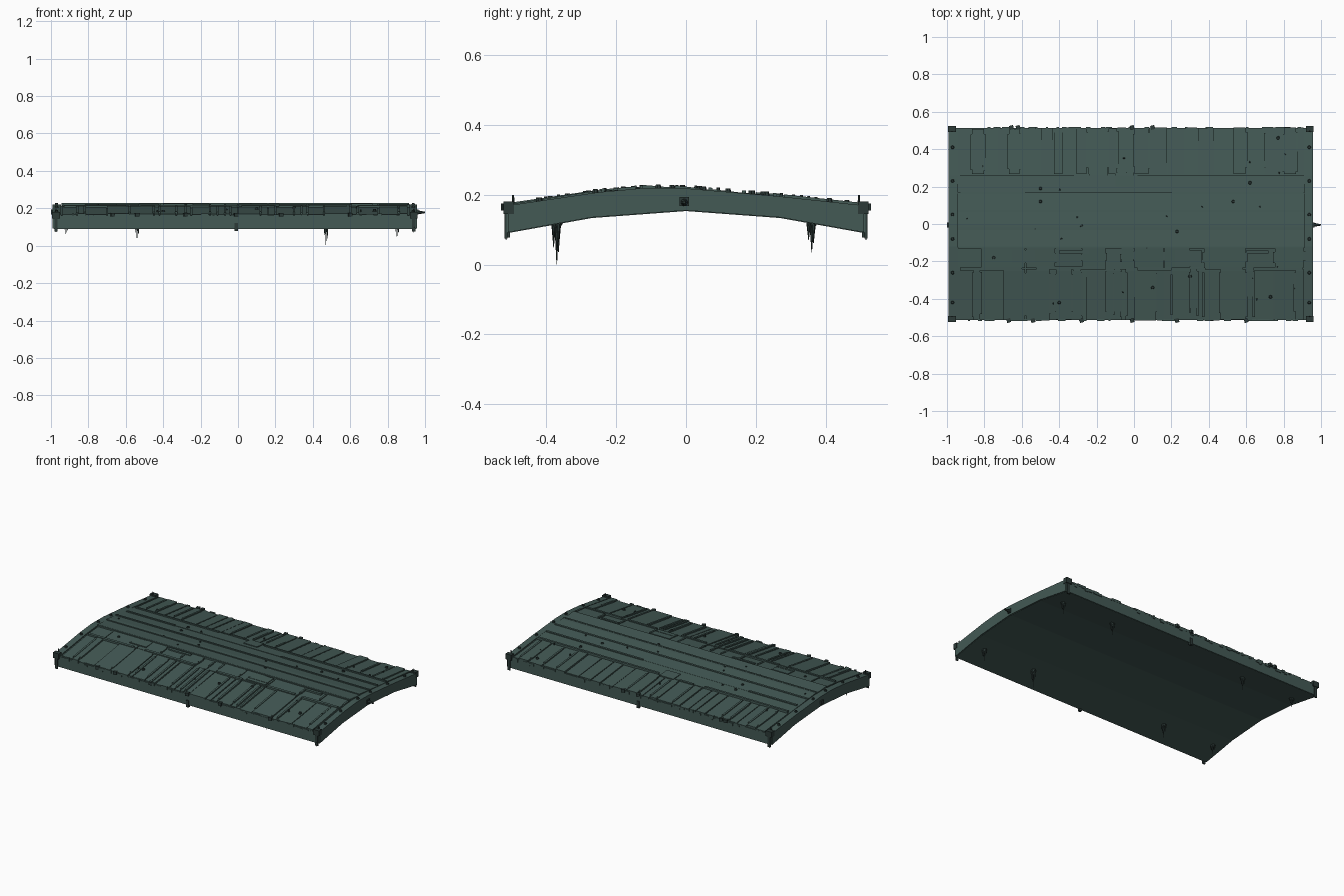
import bpy, bmesh, random
from math import radians
from mathutils import Matrix, Vector

random.seed(4)
if "Cube" in bpy.data.objects:
    bpy.data.objects.remove(bpy.data.objects["Cube"])


def material(name, rgb):
    m = bpy.data.materials.new(name)
    m.use_nodes = True
    m.diffuse_color = (*rgb, 1)
    m.node_tree.nodes["Principled BSDF"].inputs["Base Color"].default_value = (*rgb, 1)
    return m


SLATE = material("slate green", (0.056, 0.1, 0.09))
IRON = material("dark iron", (0.025, 0.042, 0.039))

# Roof cross-section: (y, z) of the decking and of the underside
DECK = [(-0.51, 0.162), (-0.25, 0.2), (-0.12, 0.212), (0, 0.211), (0.26, 0.189), (0.51, 0.162)]
UNDER = [(-0.51, 0.09), (-0.27, 0.133), (0, 0.153), (0.27, 0.133), (0.51, 0.09)]
XL, XR = -0.985, 0.952


def height(line, y):
    for (a, za), (b, zb) in zip(line, line[1:]):
        if y <= b:
            return za + (zb - za) * (y - a) / (b - a)
    return line[-1][1]


def finish(bm, name, mat):
    bmesh.ops.recalc_face_normals(bm, faces=bm.faces)
    me = bpy.data.meshes.new(name)
    bm.to_mesh(me)
    bm.free()
    me.materials.append(mat)
    ob = bpy.data.objects.new(name, me)
    bpy.context.collection.objects.link(ob)
    return ob


def prism(bm, outline, x0, x1):
    """Extrude a (y, z) outline along x."""
    face = bm.faces.new([bm.verts.new((x0, y, z)) for y, z in outline])
    out = bmesh.ops.extrude_face_region(bm, geom=[face])["geom"]
    bmesh.ops.translate(bm, verts=[v for v in out if isinstance(v, bmesh.types.BMVert)],
                        vec=(x1 - x0, 0, 0))


def sheet(bm, x0, x1, y0, y1, h0, h1=None):
    """A board laid over the decking, h0 and h1 thick at its two ends."""
    h1 = h0 if h1 is None else h1
    ys = [y0] + [y for y, _ in DECK if y0 < y < y1] + [y1]
    base = [(y, height(DECK, y) - 0.004) for y in ys]
    top = [(y, height(DECK, y) + h0 + (h1 - h0) * (y - y0) / (y1 - y0)) for y in ys]
    prism(bm, base + top[::-1], x0, x1)


def box(bm, centre, size, tilt=0):
    m = Matrix.Translation(centre) @ Matrix.Rotation(tilt, 4, "Z") @ Matrix.Diagonal((*size, 1))
    bmesh.ops.create_cube(bm, size=1, matrix=m)


def cone(bm, centre, r_low, r_high, depth, sides=7, turn=None):
    m = Matrix.Translation(centre) @ (turn or Matrix())
    bmesh.ops.create_cone(bm, cap_ends=True, segments=sides, radius1=r_low,
                          radius2=r_high, depth=depth, matrix=m)


# Bowed slab
bm = bmesh.new()
prism(bm, DECK + UNDER[::-1], XL, XR)
finish(bm, "roof_slab", SLATE)

# Trim along the two gable ends
bm = bmesh.new()
for x0, x1 in ((XL - 0.006, XL + 0.038), (XR - 0.035, XR + 0.006)):
    prism(bm, [(y, z + 0.007) for y, z in DECK] + [(y, z + 0.002) for y, z in UNDER[::-1]], x0, x1)
finish(bm, "gable_trim", SLATE)

# Long sheets along the ridge, each with a lip at its joint
bm = bmesh.new()
for y0, y1, h0, h1 in ((-0.125, -0.025, 0.016, 0.008), (-0.022, 0.07, 0.013, 0.009),
                       (0.074, 0.165, 0.011, 0.008), (0.168, 0.26, 0.009, 0.007)):
    sheet(bm, XL + 0.04, XR - 0.037, y0, y1, h0, h1)
for y, x0, x1 in ((-0.025, XL + 0.04, XR - 0.037), (0.07, XL + 0.04, XR - 0.037),
                  (0.166, -0.93, -0.58), (0.166, 0.2, 0.91), (0.255, -0.93, -0.32),
                  (0.265, -0.24, -0.14), (0.255, 0.02, 0.91), (-0.125, -0.94, 0.91)):
    sheet(bm, x0, x1, y - 0.006, y + 0.006, 0.015)
sheet(bm, -0.1, 0, 0.2, 0.275, 0.013)
finish(bm, "ridge_sheets", SLATE)


def course(name, joints, y0, y1, eave):
    """A row of narrow boards with gaps, uneven thickness and a ragged eave."""
    bm = bmesh.new()
    for a, b in zip(joints, joints[1:]):
        h = random.uniform(0.003, 0.011)
        ragged = random.uniform(0, 0.008)
        lo = y0 - (ragged if eave < 0 else 0)
        hi = y1 + (ragged if eave > 0 else 0)
        sheet(bm, a + 0.003, b - 0.003, lo, hi, h, h + random.uniform(-0.002, 0.003))
        # raised batten over some joints
        if random.random() < 0.6:
            sheet(bm, b - 0.006, b + 0.006, y0 + random.uniform(0.01, 0.04),
                  y1 - random.uniform(0.01, 0.03), 0.014)
    return finish(bm, name, SLATE)


FRONT = [-0.94, -0.86, -0.82, -0.7, -0.58, -0.45, -0.42, -0.33, -0.28, -0.25, -0.15, -0.11,
         -0.07, -0.04, 0, 0.12, 0.16, 0.2, 0.3, 0.34, 0.37, 0.46, 0.6, 0.64, 0.75, 0.86, 0.91]
BACK = [-0.94, -0.87, -0.8, -0.73, -0.67, -0.61, -0.5, -0.43, -0.38, -0.31, -0.25, -0.14,
        -0.09, -0.04, 0, 0.08, 0.18, 0.27, 0.34, 0.43, 0.53, 0.6, 0.7, 0.8, 0.87, 0.91]
course("front_boards", FRONT, -0.508, -0.24, -1)
course("front_upper_boards", FRONT[::2], -0.235, -0.132, 0)
course("back_boards", BACK, 0.268, 0.508, 1)

# Patch boards lying across the front slope
bm = bmesh.new()
for x0, x1, y in ((-0.93, -0.6, -0.24), (-0.65, -0.53, -0.2), (-0.52, -0.15, -0.235),
                  (-0.4, -0.24, -0.15), (0.02, 0.2, -0.24), (0.22, 0.36, -0.2),
                  (0.38, 0.58, -0.235), (0.6, 0.72, -0.15), (0.64, 0.9, -0.24)):
    sheet(bm, x0, x1, y - 0.008, y + 0.008, 0.016)
for x0, x1, y0, y1 in ((-0.65, -0.53, -0.2, -0.14), (0.22, 0.36, -0.23, -0.14)):
    sheet(bm, x0, x1, y0, y1, 0.014)
finish(bm, "patch_boards", SLATE)

# Thin boards closing both eaves
bm = bmesh.new()
for side in (-1, 1):
    box(bm, ((XL + XR) / 2, side * 0.511, 0.126), (XR - XL, 0.006, 0.07))
    for i in range(34):
        x = random.uniform(XL + 0.05, XR - 0.05)
        box(bm, (x, side * 0.513, random.uniform(0.152, 0.162)),
            (random.uniform(0.01, 0.05), 0.01, random.uniform(0.008, 0.022)))
finish(bm, "eave_fascia", SLATE)

# Corner caps with a drooping hook
bm = bmesh.new()
for x in (XL + 0.012, XR - 0.012):
    for side in (-1, 1):
        box(bm, (x, side * 0.508, 0.163), (0.042, 0.03, 0.036))
        box(bm, (x, side * 0.515, 0.115), (0.018, 0.008, 0.08))
        cone(bm, (x, side * 0.515, 0.085), 0.001, 0.005, 0.03)
        cone(bm, (x, side * 0.495, 0.187), 0.004, 0.003, 0.024)
finish(bm, "corner_caps", IRON)

# Eave clips and the small centre drop
bm = bmesh.new()
for x, side in ((-0.67, -1), (-0.54, -1), (-0.28, -1), (-0.01, -1), (0.23, -1), (0.6, -1),
                (-0.655, 1), (-0.62, 1), (-0.01, 1), (0.1, 1)):
    box(bm, (x, side * 0.516, 0.165), (0.022, 0.022, 0.02), radians(15))
for side in (-1, 1):
    box(bm, (-0.01, side * 0.512, 0.1), (0.018, 0.016, 0.045))
finish(bm, "eave_clips", IRON)

# Peg at the ridge end and matching stub on the other end
bm = bmesh.new()
turn = Matrix.Rotation(radians(90), 4, "Y")
cone(bm, (0.978, -0.005, 0.178), 0.012, 0.004, 0.044, turn=turn)
box(bm, (0.958, -0.005, 0.18), (0.012, 0.026, 0.026))
box(bm, (-0.993, -0.005, 0.18), (0.014, 0.026, 0.026))
finish(bm, "ridge_pegs", IRON)

# Scattered nail heads and bolts
bm = bmesh.new()
SPOTS = [(-0.5, 0.12), (-0.28, -0.01), (0.53, 0.12), (0.62, 0.22), (0.77, 0.46), (0.1, -0.34),
         (0.3, -0.28), (-0.75, -0.18), (0.23, -0.04), (-0.5, 0.19), (0.73, -0.39), (-0.4, -0.42)]
SPOTS += [(x, y) for x in (XL + 0.015, XR - 0.015) for y in (-0.42, -0.26, -0.08, 0.05, 0.23, 0.41)]
for x, y in SPOTS:
    cone(bm, (x, y, height(DECK, y) + 0.009), 0.011, 0.007, 0.016)
for i in range(20):
    x, y = random.uniform(-0.9, 0.88), random.uniform(-0.48, 0.48)
    cone(bm, (x, y, height(DECK, y) + 0.01), 0.006, 0.004, 0.014, 6)
finish(bm, "nail_heads", IRON)

# Clusters of hanging spikes under the slab
bm = bmesh.new()
for x, reach in ((-0.92, 0.06), (-0.54, 0.03), (0.47, 0.0), (0.85, 0.04)):
    for y in (-0.37, 0.36):
        top = height(UNDER, y) + 0.006
        tip = reach if y < 0 else max(reach, 0.035)
        cone(bm, (x, y, top - 0.008), 0.009, 0.02, 0.018)
        for dx, dy, part in ((0, 0, 1), (0.008, 0.005, 0.7), (-0.007, 0.006, 0.55), (0.002, -0.009, 0.6)):
            length = (top - tip) * part
            cone(bm, (x + dx, y + dy, top - length / 2), 0.0008, 0.007, length, 6)
finish(bm, "hanging_spikes", IRON)
